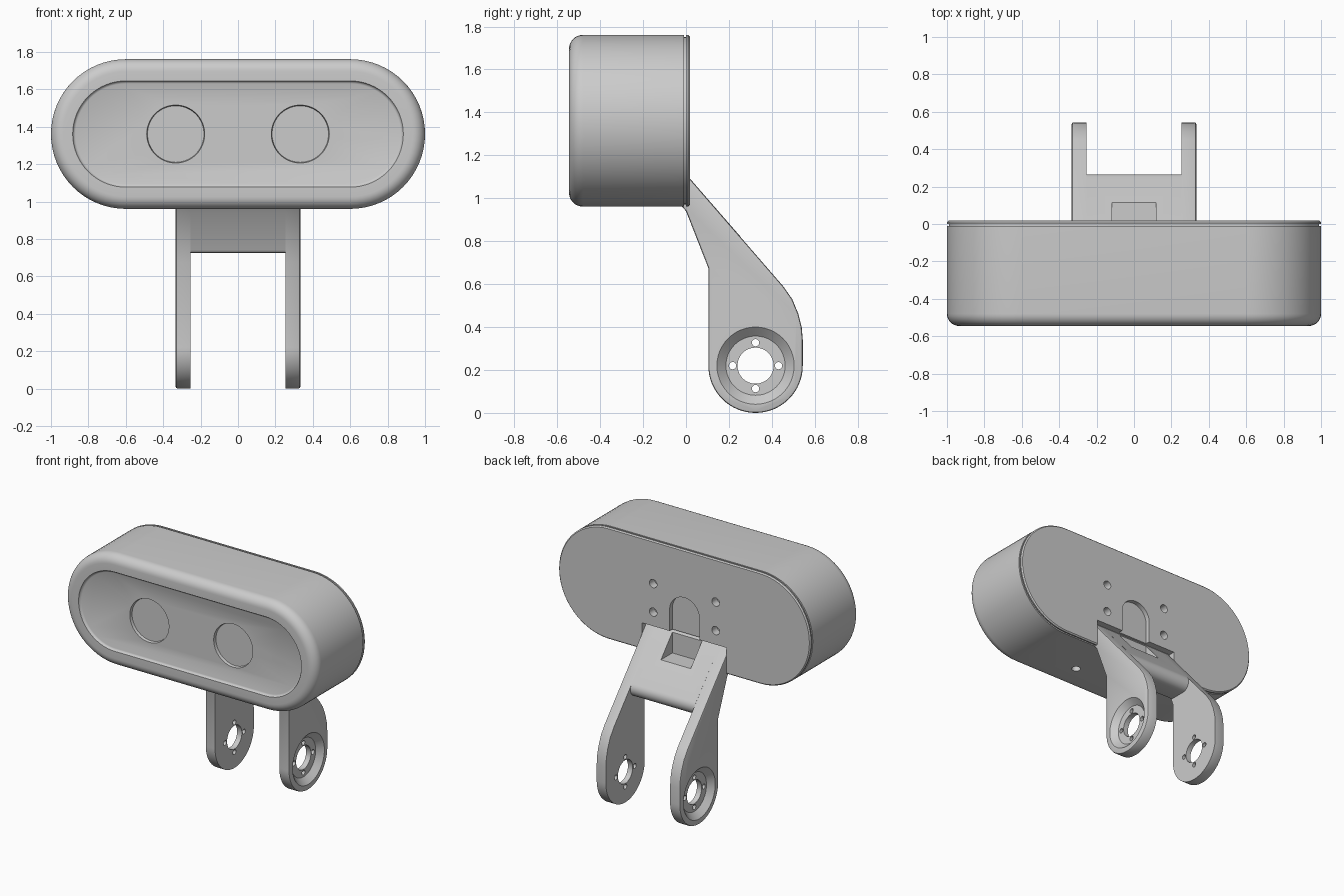
import bpy
import bmesh
from math import sin, cos, pi

if "Cube" in bpy.data.objects:
    bpy.data.objects.remove(bpy.data.objects["Cube"], do_unlink=True)

grey = bpy.data.materials.new("light grey")
grey.use_nodes = True
grey.diffuse_color = (0.6, 0.6, 0.6, 1)
grey.node_tree.nodes["Principled BSDF"].inputs["Base Color"].default_value = (0.6, 0.6, 0.6, 1)


def arc(cu, cv, r, start, end, n):
    return [(cu + r * cos(start + (end - start) * i / n),
             cv + r * sin(start + (end - start) * i / n)) for i in range(n + 1)]


def circle(cu, cv, r, n=48):
    return arc(cu, cv, r, 0, 2 * pi, n)[:-1]


def loft(name, axis, sections, rim_bevel_at=None):
    """Skin closed 2D outlines placed along the x or y axis."""
    bm = bmesh.new()
    rings = []
    for pos, pts in sections:
        rings.append([bm.verts.new((pos, u, v) if axis == "x" else (u, pos, v))
                      for u, v in pts])
    n = len(rings[0])
    for a, b in zip(rings, rings[1:]):
        for i in range(n):
            j = (i + 1) % n
            bm.faces.new((a[i], a[j], b[j], b[i]))
    bm.faces.new(rings[0])
    bm.faces.new(rings[-1])
    bmesh.ops.recalc_face_normals(bm, faces=bm.faces[:])
    if rim_bevel_at is not None:
        rim = [e for e in bm.edges
               if all(abs(v.co.x - rim_bevel_at) < 1e-5 for v in e.verts)]
        bmesh.ops.bevel(bm, geom=rim, offset=0.01, segments=2, profile=0.5,
                        affect="EDGES")
    mesh = bpy.data.meshes.new(name)
    bm.to_mesh(mesh)
    bm.free()
    obj = bpy.data.objects.new(name, mesh)
    obj.data.materials.append(grey)
    bpy.context.collection.objects.link(obj)
    return obj


def activate(obj):
    bpy.ops.object.select_all(action="DESELECT")
    obj.select_set(True)
    bpy.context.view_layer.objects.active = obj


def cut(obj, cutter):
    cutter.hide_render = True
    mod = obj.modifiers.new("cut", "BOOLEAN")
    mod.operation = "DIFFERENCE"
    mod.solver = "EXACT"
    mod.object = cutter
    activate(obj)
    bpy.ops.object.modifier_apply(modifier=mod.name)
    bpy.data.objects.remove(cutter, do_unlink=True)


def smooth(obj):
    activate(obj)
    bpy.ops.object.shade_smooth_by_angle(angle=pi / 6)


# Head: pill-shaped housing with back cover, seam groove and shallow front recess
MID, RAD, HALF = 1.361, 0.4, 0.6
FRONT, FLOOR, BACK = -0.545, -0.53, 0.018


def pill(inset):
    r = RAD - inset
    return (arc(HALF, MID, r, -pi / 2, pi / 2, 32)
            + arc(-HALF, MID, r, pi / 2, 3 * pi / 2, 32))


profile = [(BACK, 0.008), (0.01, 0), (0.001, 0), (0.001, 0.01),
           (-0.01, 0.01), (-0.01, 0)]
ROUND = 0.065
for i in range(9):
    t = i / 8 * pi / 2
    profile.append((FRONT + ROUND * (1 - sin(t)), ROUND * (1 - cos(t))))
profile += [(FRONT, 0.116), (-0.538, 0.119), (-0.533, 0.124), (FLOOR, 0.131)]
head = loft("head_housing", "y", [(y, pill(inset)) for y, inset in profile])

for side in (-1, 1):
    # Eye recesses
    ex = side * 0.333
    cut(head, loft("eye_cutter", "y", [(-0.6, circle(ex, MID, 0.155, 64)),
                                       (FLOOR, circle(ex, MID, 0.155, 64)),
                                       (FLOOR + 0.02, circle(ex, MID, 0.151, 64))]))
    # Screw holes in the back cover
    for z in (1.25, 1.455):
        cut(head, loft("screw_cutter", "y", [(0.1, circle(side * 0.248, z, 0.03, 24)),
                                             (-0.04, circle(side * 0.248, z, 0.03, 24))]))
    # Small hole in the underside
    hole = circle(side * 0.235, -0.325, 0.03, 24)
    drill = loft("underside_cutter", "y", [(0.0, hole), (0.2, hole)])
    for v in drill.data.vertices:
        v.co = (v.co.x, v.co.z, 0.85 + v.co.y)
    drill.data.flip_normals()
    cut(head, drill)

# Pocket in the back cover that receives the bracket
OUTER, INNER = 0.333, 0.255
pocket = [(-0.03, 1.0), (0.1, 1.0), (0.1, 1.15), (-0.03, 1.15)]
cut(head, loft("pocket_cutter", "x", [(-OUTER - 0.002, pocket), (OUTER + 0.002, pocket)]))


# Arched cable slot, shared by the back cover and the bracket
def slot_cutter():
    pts = [(-0.118, 0.98), (0.118, 0.98)] + arc(0, 1.302, 0.118, 0, pi, 24)
    return loft("slot_cutter", "y", [(0.3, pts), (-0.014, pts)])


cut(head, slot_cutter())
smooth(head)

# Bracket: shared upper outline, then crossbar and two legs
PY, PZ, PR = 0.324, 0.22, 0.22
root = [(-0.034, 1.152), (-0.034, 0.99), (-0.02, 0.962), (0.0, 0.94)]

bar_outline = (root + [(0.078, 0.741), (0.082, 0.733), (0.089, 0.727), (0.1, 0.725)]
               + arc(0.206, 0.785, 0.06, -pi / 2, 0.712, 10))
bar = loft("bracket_crossbar", "x", [(-INNER, bar_outline), (INNER, bar_outline)])
cut(bar, slot_cutter())
smooth(bar)

leg_outline = (root + [(0.104, 0.675)] + arc(PY, PZ, PR, pi, 2 * pi, 32)
               + [(0.544, 0.34), (0.539, 0.4), (0.524, 0.46), (0.495, 0.53),
                  (0.453, 0.59)])
for side, label in ((1, "left"), (-1, "right")):
    leg = loft(label + "_bracket_leg", "x",
               [(side * INNER, leg_outline), (side * OUTER, leg_outline)],
               rim_bevel_at=side * OUTER)
    # Conical seat on the outer face
    cut(leg, loft("seat_cutter", "x", [(side * (OUTER + 0.01), circle(PY, PZ, 0.19)),
                                       (side * OUTER, circle(PY, PZ, 0.18)),
                                       (side * 0.293, circle(PY, PZ, 0.138))]))
    # Axle hole and four screw holes
    holes = [circle(PY, PZ, 0.084)]
    for k in range(4):
        a = k * pi / 2
        holes.append(circle(PY + 0.107 * cos(a), PZ + 0.107 * sin(a), 0.017, 20))
    for pts in holes:
        cut(leg, loft("hole_cutter", "x", [(side * 0.2, pts), (side * 0.4, pts)]))
    smooth(leg)
